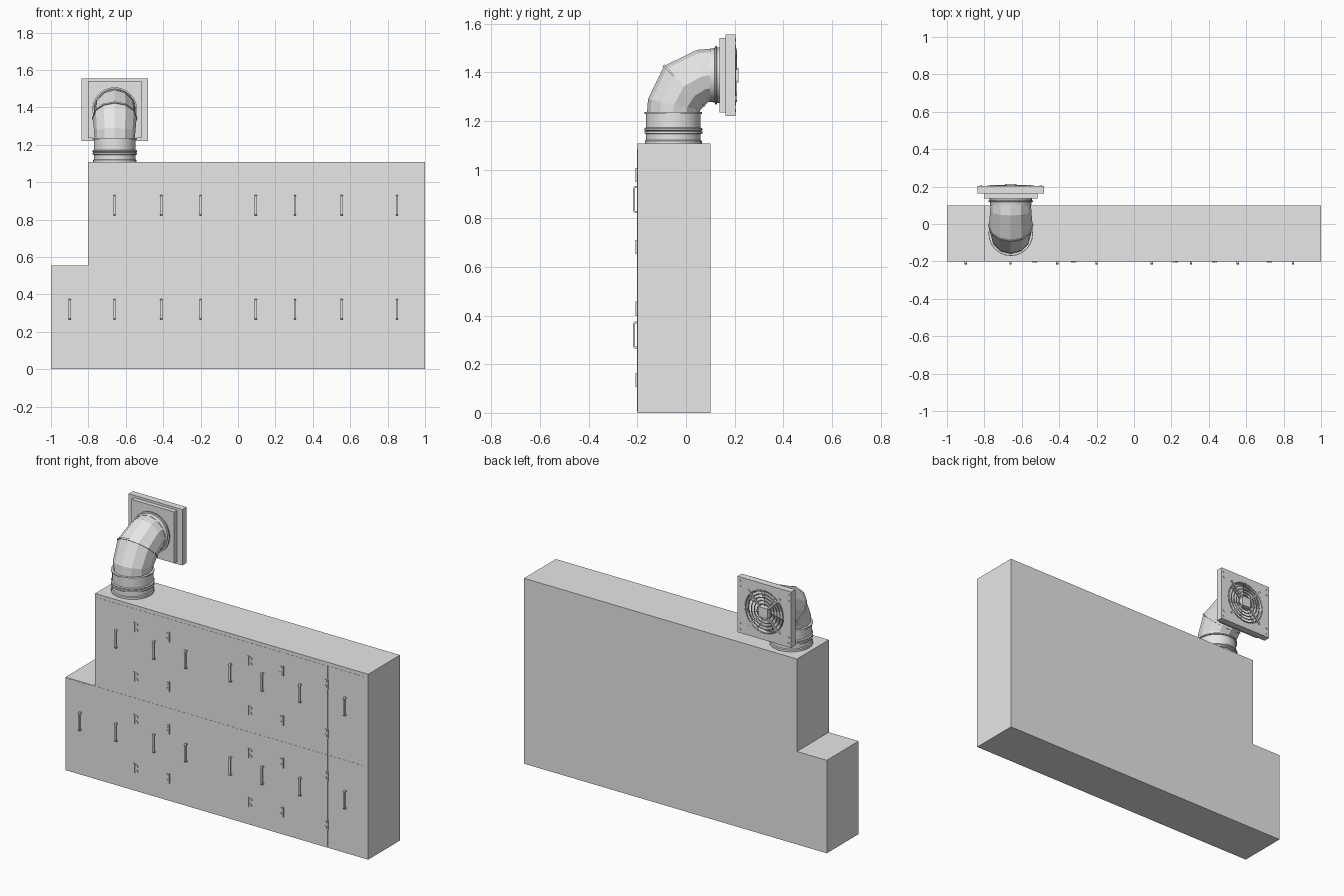
import bpy
import bmesh
from math import sin, cos, pi, radians
from mathutils import Vector, Matrix

if "Cube" in bpy.data.objects:
    bpy.data.objects.remove(bpy.data.objects["Cube"], do_unlink=True)

grey = bpy.data.materials.new("plain_grey")
GREY = (0.8, 0.8, 0.8, 1)
grey.diffuse_color = GREY
grey.use_nodes = True
grey.node_tree.nodes["Principled BSDF"].inputs["Base Color"].default_value = GREY


def finish(name, bm, smooth=False):
    bmesh.ops.recalc_face_normals(bm, faces=bm.faces)
    mesh = bpy.data.meshes.new(name)
    bm.to_mesh(mesh)
    bm.free()
    mesh.materials.append(grey)
    ob = bpy.data.objects.new(name, mesh)
    bpy.context.collection.objects.link(ob)
    if smooth:
        bpy.ops.object.select_all(action='DESELECT')
        ob.select_set(True)
        bpy.context.view_layer.objects.active = ob
        bpy.ops.object.shade_smooth_by_angle(angle=radians(35))
    return ob


def box(bm, x0, x1, y0, y1, z0, z1, turn=None):
    m = Matrix.Translation(((x0 + x1) / 2, (y0 + y1) / 2, (z0 + z1) / 2))
    m = m @ (turn or Matrix()) @ Matrix.Diagonal((x1 - x0, y1 - y0, z1 - z0, 1))
    bmesh.ops.create_cube(bm, size=1, matrix=m)


def loft(bm, rings, cap=True):
    """Skin a list of point loops."""
    loops = [[bm.verts.new(p) for p in r] for r in rings]
    n = len(loops[0])
    for a, b in zip(loops, loops[1:]):
        for i in range(n):
            j = (i + 1) % n
            bm.faces.new((a[i], a[j], b[j], b[i]))
    if cap:
        bm.faces.new(loops[0])
        bm.faces.new(loops[-1])


def circle(center, u, v, r, n):
    c, u, v = Vector(center), Vector(u), Vector(v)
    return [c + r * (u * cos(2 * pi * i / n) + v * sin(2 * pi * i / n)) for i in range(n)]


X, Y, Z = Vector((1, 0, 0)), Vector((0, 1, 0)), Vector((0, 0, 1))
FRONT, BACK, TOP, STEP = -0.2, 0.1, 1.107, 0.555

# Cabinet bodies
bm = bmesh.new()
box(bm, -0.803, 1, FRONT, BACK, 0, TOP)
finish("main_cabinet", bm)
bm = bmesh.new()
box(bm, -1, -0.803, FRONT, BACK, 0, STEP)
finish("side_cabinet", bm)

# Thin door plates in two rows, with one on the side cabinet
edges = [-0.8, -0.543, -0.313, -0.05, 0.21, 0.44, 0.735, 0.97]
gap = 0.0015
bm = bmesh.new()
for z0, z1 in ((0.005, STEP), (STEP, TOP - 0.02)):
    for a, b in zip(edges, edges[1:]):
        box(bm, a + gap, b - gap, FRONT - 0.001, FRONT, z0 + gap, z1 - gap)
box(bm, -0.995, -0.835, FRONT - 0.001, FRONT, 0.005, STEP - 0.005)
finish("doors", bm)

# Bar handles, a bent profile extruded across x
bm = bmesh.new()
outer = [(0, 0.055), (0.011, 0.055), (0.017, 0.049)]
inner = [(0, 0.047), (0.009, 0.047), (0.010, 0.045)]
profile = outer + [(d, -h) for d, h in outer[::-1]]
profile += [(d, -h) for d, h in inner] + [(d, h) for d, h in inner[::-1]]
handle_x = [-0.66, -0.41, -0.2, 0.095, 0.305, 0.555, 0.85]
spots = [(x, z) for z in (0.32, 0.877) for x in handle_x] + [(-0.9, 0.32)]
for x, z in spots:
    loft(bm, [[(x + s, FRONT - d, z + h) for d, h in profile] for s in (-0.006, 0.006)])
finish("handles", bm)

# Hinges: a pin and two round screws each
bm = bmesh.new()
for x, side in ((-0.543, 1), (-0.313, -1), (0.21, 1), (0.44, -1), (0.735, -1)):
    for z in (0.135, 0.428, 0.682, 0.978):
        box(bm, x - 0.003, x + 0.003, FRONT - 0.007, FRONT, z - 0.029, z + 0.029)
        for dz in (-0.016, 0.016):
            c = (x + side * 0.015, FRONT, z + dz)
            loft(bm, [circle(Vector(c) - Y * d, X, Z, 0.009, 10) for d in (0, 0.005)])
finish("hinges", bm)

# Vertical pipe socket with raised rings
PX, PY, PZ = -0.659, -0.052, 1.388
bm = bmesh.new()
steps = [(1.107, 0.117), (1.118, 0.117), (1.122, 0.112), (1.146, 0.112), (1.149, 0.119),
         (1.156, 0.119), (1.159, 0.114), (1.163, 0.119), (1.17, 0.119), (1.173, 0.112),
         (1.228, 0.112), (1.229, 0.118), (1.236, 0.118), (1.237, 0.108)]
loft(bm, [circle((PX, PY, z), X, Y, r, 24) for z, r in steps])
finish("pipe_socket", bm, True)

# Segmented elbow bending from up to back
BEND = 0.152
pivot = Vector((PX, PY + BEND, PZ - BEND))


def elbow_ring(deg, r, sides=12):
    a = radians(deg)
    out = -Y * cos(a) + Z * sin(a)
    return circle(pivot + out * BEND, X, out, r, sides)


bm = bmesh.new()
loft(bm, [elbow_ring(d, r) for d, r in ((0, 0.108), (12, 0.11), (45, 0.117),
                                       (78, 0.11), (90, 0.109))])
finish("elbow", bm)
bm = bmesh.new()
loft(bm, [elbow_ring(d, r) for d, r in ((44, 0.114), (44, 0.121), (46, 0.121), (46, 0.114))])
finish("elbow_seam", bm)

# Collar joining the elbow to the fan box
bm = bmesh.new()
collar = [(0.098, 0.109), (0.118, 0.112), (0.119, 0.12), (0.126, 0.12), (0.127, 0.114), (0.138, 0.114)]
loft(bm, [circle((PX, y, PZ), X, Z, r, 24) for y, r in collar])
finish("fan_collar", bm, True)

# Fan box and front frame with a round opening
bm = bmesh.new()
box(bm, PX - 0.142, PX + 0.142, 0.137, 0.163, PZ - 0.153, PZ + 0.153)
finish("fan_box", bm)


def square_ring(y, hx, hz):
    pts = []
    for i in range(32):
        c, s = cos(2 * pi * i / 32), sin(2 * pi * i / 32)
        m = max(abs(c), abs(s))
        pts.append((PX + hx * c / m, y, PZ + hz * s / m))
    return pts


HOLE = 0.128
bm = bmesh.new()
loft(bm, [square_ring(0.163, 0.177, 0.167), square_ring(0.203, 0.177, 0.167),
          circle((PX, 0.203, PZ), X, Z, HOLE, 32), circle((PX, 0.17, PZ), X, Z, HOLE, 32)])
finish("fan_frame", bm)

# Fan blades inside the opening
bm = bmesh.new()
for k in range(7):
    spin = Matrix.Rotation(2 * pi * k / 7, 4, 'Y')
    pts = [(0.03, -0.012, 0.012), (0.118, -0.012, 0.035), (0.118, 0.008, -0.035), (0.03, 0.008, -0.012)]
    ring = [spin @ Vector(p) + Vector((PX, 0.184, PZ)) for p in pts]
    loft(bm, [ring, [p + Y * 0.003 for p in ring]])
finish("fan_blades", bm)

# Wire guard: concentric rings, four diagonal arms and a square hub
bm = bmesh.new()
for r in (0.047, 0.066, 0.085, 0.104, 0.123):
    wire = []
    for i in range(7):
        a = 2 * pi * i / 6
        wire.append(circle((PX, 0.203 + 0.003 * sin(a), PZ), X, Z, r + 0.003 * cos(a), 32))
    loft(bm, wire, cap=False)
bmesh.ops.remove_doubles(bm, verts=bm.verts, dist=0.0001)
finish("guard_rings", bm, True)

bm = bmesh.new()
for k in range(4):
    a = pi / 4 + k * pi / 2
    cx, cz = PX + 0.092 * cos(a), PZ + 0.092 * sin(a)
    box(bm, cx - 0.058, cx + 0.058, 0.203, 0.209, cz - 0.005, cz + 0.005, Matrix.Rotation(-a, 4, 'Y'))
box(bm, PX - 0.03, PX + 0.03, 0.18, 0.215, PZ - 0.03, PZ + 0.03)
finish("guard_arms_and_hub", bm)

# Corner screws on the frame
bm = bmesh.new()
for sx in (-1, 1):
    for sz in (-1, 1):
        for dx, dz in ((0.16, 0.11), (0.16, 0.145)):
            c = Vector((PX + sx * dx, 0.203, PZ + sz * dz))
            loft(bm, [circle(c + Y * d, X, Z, 0.006, 8) for d in (0, 0.003)])
finish("frame_screws", bm)
